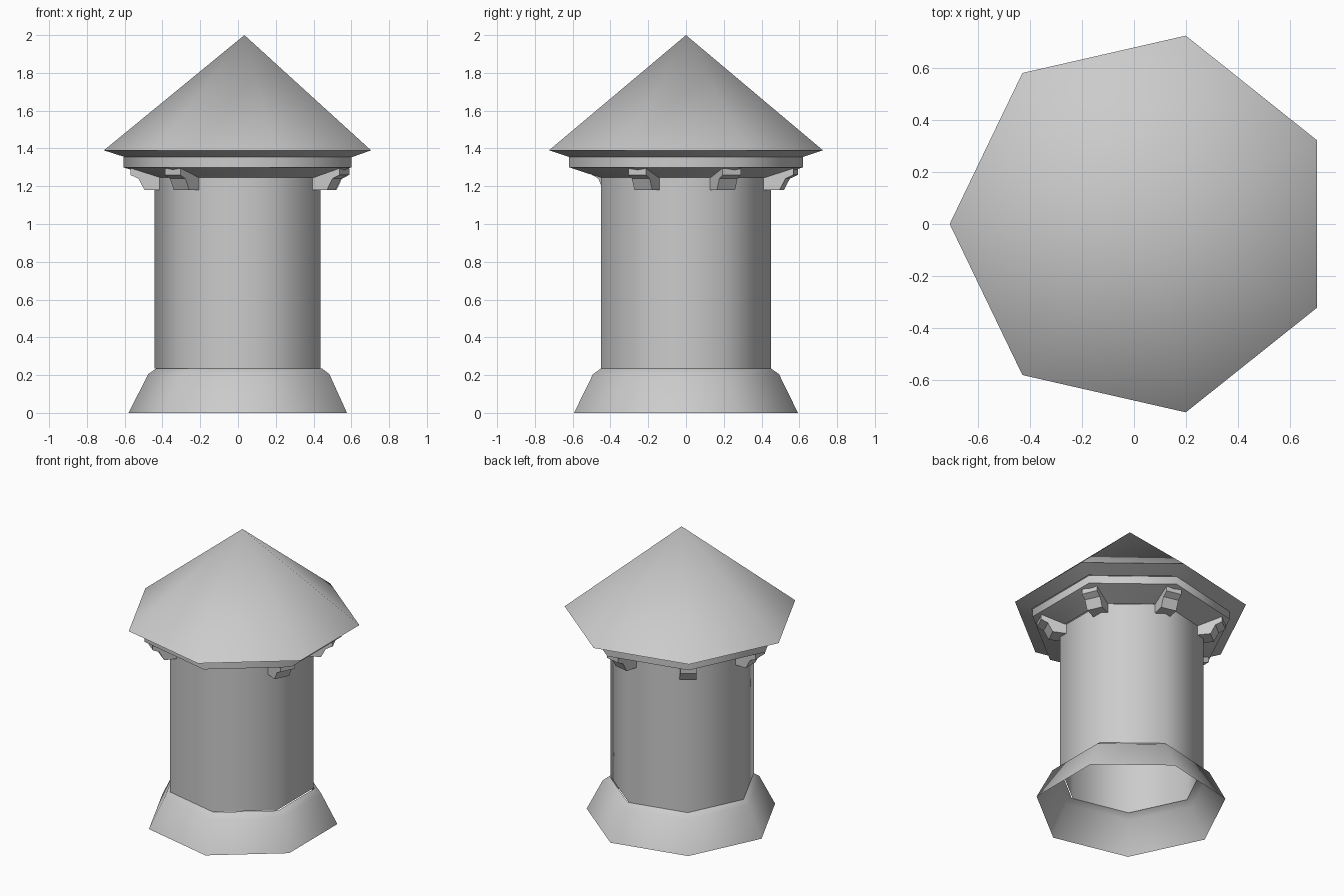
import bpy, bmesh
from math import pi, cos, sin, radians

if "Cube" in bpy.data.objects:
    bpy.data.objects.remove(bpy.data.objects["Cube"])

SIDES = 7


def finish(name, bm, smooth=True):
    bmesh.ops.recalc_face_normals(bm, faces=bm.faces[:])
    mesh = bpy.data.meshes.new(name)
    bm.to_mesh(mesh)
    bm.free()
    ob = bpy.data.objects.new(name, mesh)
    bpy.context.collection.objects.link(ob)
    if smooth:
        bpy.ops.object.select_all(action='DESELECT')
        ob.select_set(True)
        bpy.context.view_layer.objects.active = ob
        bpy.ops.object.shade_smooth_by_angle(angle=radians(55))
    return ob


def lathe(name, profile, cx):
    """Seven-sided shell from (radius, z) points; one corner points to -x."""
    bm = bmesh.new()
    rings = []
    for r, z in profile:
        if r == 0:
            rings.append([bm.verts.new((cx, 0, z))] * SIDES)
        else:
            rings.append([bm.verts.new((cx + r * cos(pi + 2 * pi * k / SIDES),
                                        r * sin(pi + 2 * pi * k / SIDES), z))
                          for k in range(SIDES)])
    for a, b in zip(rings, rings[1:]):
        for k in range(SIDES):
            n = (k + 1) % SIDES
            corners = list(dict.fromkeys((a[k], a[n], b[n], b[k])))
            bm.faces.new(corners)
    return finish(name, bm)


# Hollow flared base, shaft, cornice and roof
lathe("base_skirt", [(0.608, 0), (0.505, 0.205), (0.462, 0.235)], 0.029)
lathe("tower_shaft", [(0.462, 0.235), (0.462, 1.245)], 0.021)
lathe("cornice", [(0.462, 1.245), (0.635, 1.30), (0.635, 1.355)], 0.028)
lathe("roof", [(0.635, 1.355), (0.744, 1.39), (0, 2.0)], 0.034)

# Brackets under the cornice; the front corner has none
BRACKET = [(0.43, 1.18), (0.52, 1.18), (0.552, 1.24), (0.595, 1.26),
           (0.595, 1.293), (0.43, 1.293)]


def bracket(name, angle, width=0.105):
    bm = bmesh.new()
    c, s = cos(radians(angle)), sin(radians(angle))
    ends = [[bm.verts.new((0.025 + r * c - t * s, r * s + t * c, z))
             for r, z in BRACKET] for t in (-width / 2, width / 2)]
    for e in ends:
        bm.faces.new(e)
    for k in range(len(BRACKET)):
        n = (k + 1) % len(BRACKET)
        bm.faces.new((ends[0][k], ends[0][n], ends[1][n], ends[1][k]))
    finish(name, bm, smooth=False)


for i, angle in enumerate((180, 128.6, 77.1, 24, -25.7, -128.6)):
    bracket(f"bracket_{i + 1}", angle)
